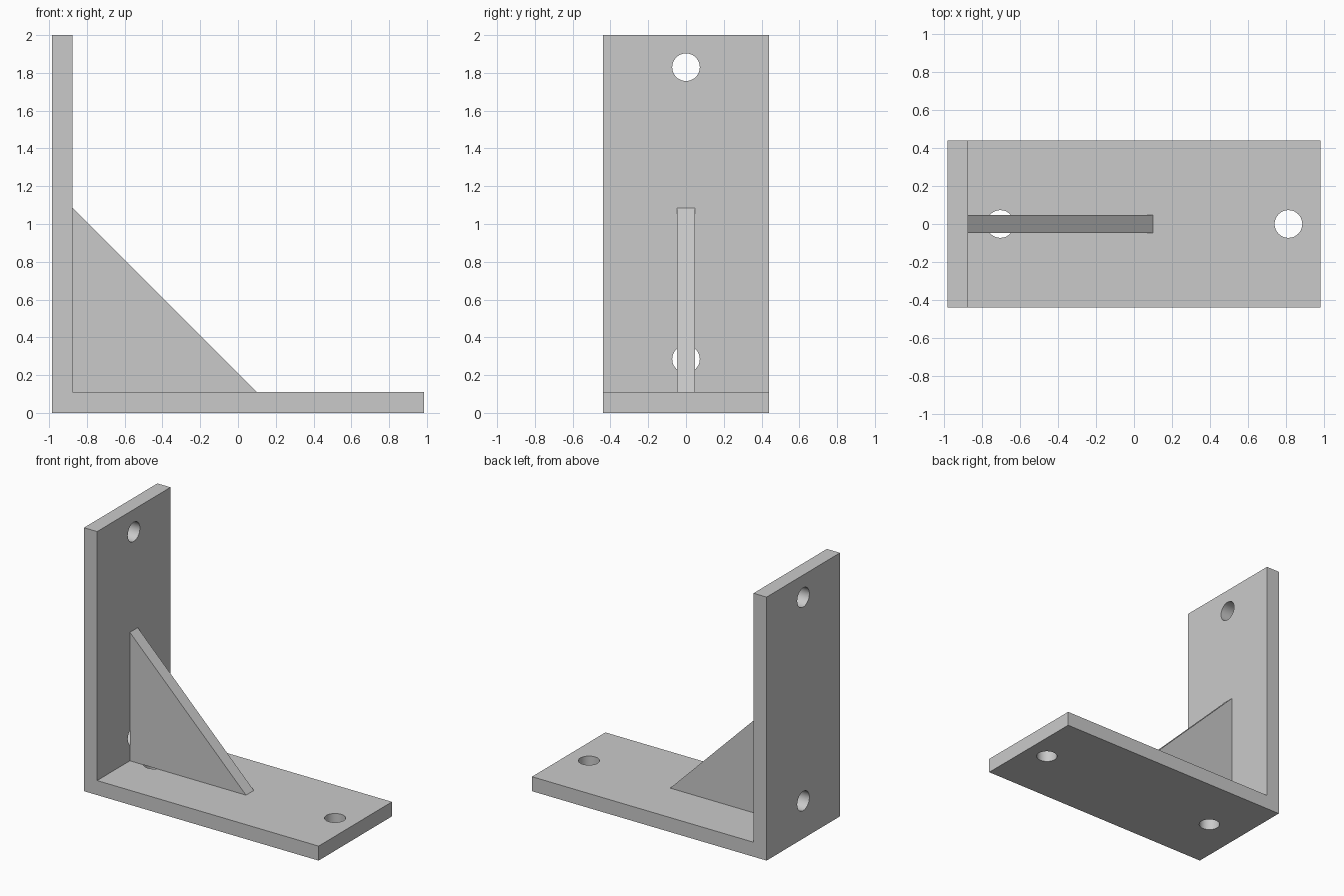
import bpy
import bmesh
from math import radians
from mathutils import Matrix, Vector

cube = bpy.data.objects.get("Cube")
if cube:
    bpy.data.objects.remove(cube, do_unlink=True)

LEFT, RIGHT, TOP = -0.985, 0.985, 2.0
WIDTH, THICK = 0.88, 0.11
RIB_WIDTH, RIB_REACH = 0.094, 0.975
HOLE_RADIUS = 0.073
INNER = LEFT + THICK

grey = bpy.data.materials.new("plain_grey")
grey.use_nodes = True
colour = (0.59, 0.59, 0.59, 1)
grey.diffuse_color = colour
grey.node_tree.nodes["Principled BSDF"].inputs["Base Color"].default_value = colour


def add_object(name, bm):
    bmesh.ops.recalc_face_normals(bm, faces=bm.faces)
    mesh = bpy.data.meshes.new(name)
    bm.to_mesh(mesh)
    bm.free()
    mesh.materials.append(grey)
    obj = bpy.data.objects.new(name, mesh)
    bpy.context.collection.objects.link(obj)
    return obj


def extrude_profile(name, points, width):
    """Extrude an x-z outline along y, centred on y = 0."""
    bm = bmesh.new()
    face = bm.faces.new([bm.verts.new((x, -width / 2, z)) for x, z in points])
    result = bmesh.ops.extrude_face_region(bm, geom=[face])
    verts = [v for v in result["geom"] if isinstance(v, bmesh.types.BMVert)]
    bmesh.ops.translate(bm, verts=verts, vec=(0, width, 0))
    return add_object(name, bm)


# L-shaped bracket: wall plate and base plate in one piece
bracket = extrude_profile("angle_bracket", [
    (LEFT, 0), (RIGHT, 0), (RIGHT, THICK), (INNER, THICK), (INNER, TOP), (LEFT, TOP)], WIDTH)

# Triangular stiffening rib in the corner
extrude_profile("gusset_rib", [
    (INNER, THICK), (INNER + RIB_REACH, THICK), (INNER, THICK + RIB_REACH)], RIB_WIDTH)

# Screw holes: two through each plate
upright = Matrix.Identity(4)
sideways = Matrix.Rotation(radians(90), 4, "Y")
holes = [((-0.705, 0, THICK / 2), upright), ((0.815, 0, THICK / 2), upright),
         ((LEFT + THICK / 2, 0, 0.285), sideways), ((LEFT + THICK / 2, 0, 1.83), sideways)]
bm = bmesh.new()
for centre, turn in holes:
    bmesh.ops.create_cone(bm, cap_ends=True, segments=48, radius1=HOLE_RADIUS,
                          radius2=HOLE_RADIUS, depth=THICK * 1.5,
                          matrix=Matrix.Translation(Vector(centre)) @ turn)
cutter = add_object("hole_cutter", bm)
cutter.hide_render = True

cut = bracket.modifiers.new("screw_holes", "BOOLEAN")
cut.operation = "DIFFERENCE"
cut.solver = "EXACT"
cut.object = cutter

# Apply the cut, drop the helper and smooth the hole walls
bpy.ops.object.select_all(action="DESELECT")
bpy.context.view_layer.objects.active = bracket
bracket.select_set(True)
bpy.ops.object.modifier_apply(modifier=cut.name)
bpy.data.objects.remove(cutter, do_unlink=True)
bpy.ops.object.shade_smooth_by_angle(angle=radians(30))
